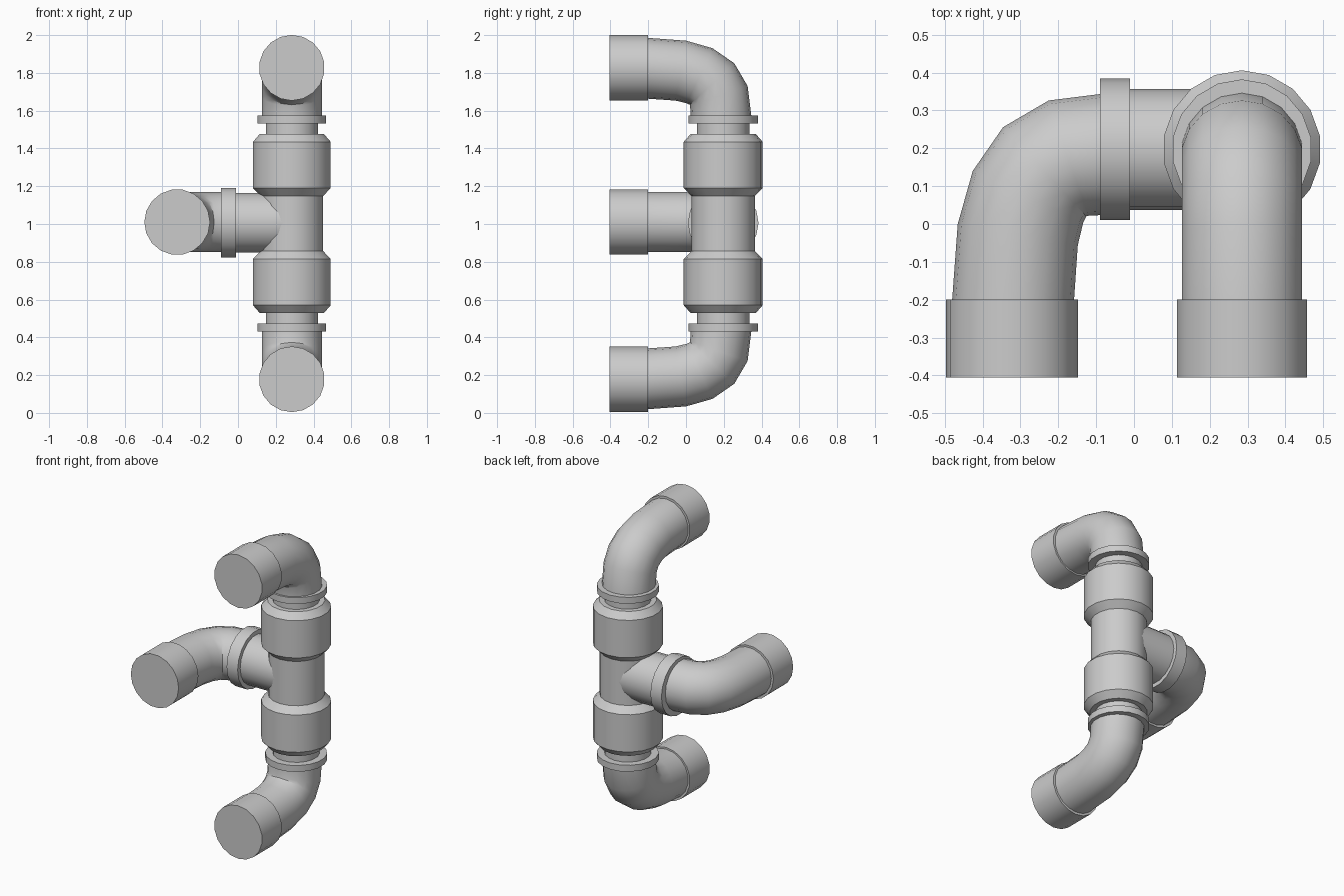
import bpy, bmesh, math
from mathutils import Vector

if "Cube" in bpy.data.objects:
    bpy.data.objects.remove(bpy.data.objects["Cube"])

SIDES = 18
MID_Z = 1.0025      # mirror height of the upper and lower elbows
AX, AY = 0.285, 0.197   # vertical pipe axis
BRANCH_Z = 1.01


def tube(name, rings, place):
    """Capped tube through rings (a, b, heading in degrees, radius) in an a-b plane; w is across it."""
    bm = bmesh.new()
    loops = []
    for a, b, deg, r in rings:
        t = math.radians(deg)
        loop = []
        for i in range(SIDES):
            ang = 2 * math.pi * i / SIDES
            c, w = r * math.cos(ang), r * math.sin(ang)
            loop.append(bm.verts.new(place(a + c * math.sin(t), b - c * math.cos(t), w)))
        loops.append(loop)
    for p, q in zip(loops, loops[1:]):
        for i in range(SIDES):
            j = (i + 1) % SIDES
            bm.faces.new((p[i], p[j], q[j], q[i]))
    bm.faces.new(loops[0])
    bm.faces.new(loops[-1])
    bmesh.ops.recalc_face_normals(bm, faces=bm.faces)
    me = bpy.data.meshes.new(name)
    bm.to_mesh(me)
    bm.free()
    ob = bpy.data.objects.new(name, me)
    bpy.context.collection.objects.link(ob)
    bpy.context.view_layer.objects.active = ob
    ob.select_set(True)
    bpy.ops.object.shade_smooth_by_angle(angle=math.radians(30))
    ob.select_set(False)
    return ob


# Elbow path: a runs front to back, b runs along the turned direction
R = 0.161
elbow = [(-0.21, 0.18, 0, R), (-0.028, 0.193, 10, R), (0.072, 0.22, 25, R),
         (0.138, 0.264, 47, R), (0.174, 0.327, 71, R), (0.186, 0.44, 90, R)]
socket = [(-0.405, 0.178, 0, 0.174), (-0.2, 0.178, 0, 0.174)]

placements = {
    "lower": lambda a, b, w: Vector((AX + w, a, b)),
    "upper": lambda a, b, w: Vector((AX + w, a, 2 * MID_Z - b)),
    "branch": lambda a, b, w: Vector((b - 0.5, a, BRANCH_Z + w)),
}

# Three elbows with their end sockets
for key, place in placements.items():
    tube(key + "_elbow", elbow, place)
    tube(key + "_socket", socket, place)

# Collars, necks and couplers at both ends of the vertical pipe
collar = [(0.43, 0.185), (0.472, 0.185)]
neck = [(0.44, 0.14), (0.56, 0.14)]
coupler = [(0.528, 0.172), (0.57, 0.209), (0.815, 0.209), (0.857, 0.168)]
for key in ("lower", "upper"):
    for part, prof in (("collar", collar), ("neck", neck), ("coupler", coupler)):
        tube(f"{key}_{part}", [(AY, z, 90, r) for z, r in prof], placements[key])

# Straight run of the tee
tube("tee_pipe", [(AY, z, 90, 0.168) for z in (0.8, 2 * MID_Z - 0.8)], placements["lower"])

# Side branch of the tee and its collar
side = lambda a, b, w: Vector((b, a, 1.006 + w))
tube("branch_pipe", [(AY, x, 90, 0.16) for x in (-0.05, 0.27)], side)
tube("branch_collar", [(AY, x, 90, 0.187) for x in (-0.09, -0.01)], side)
